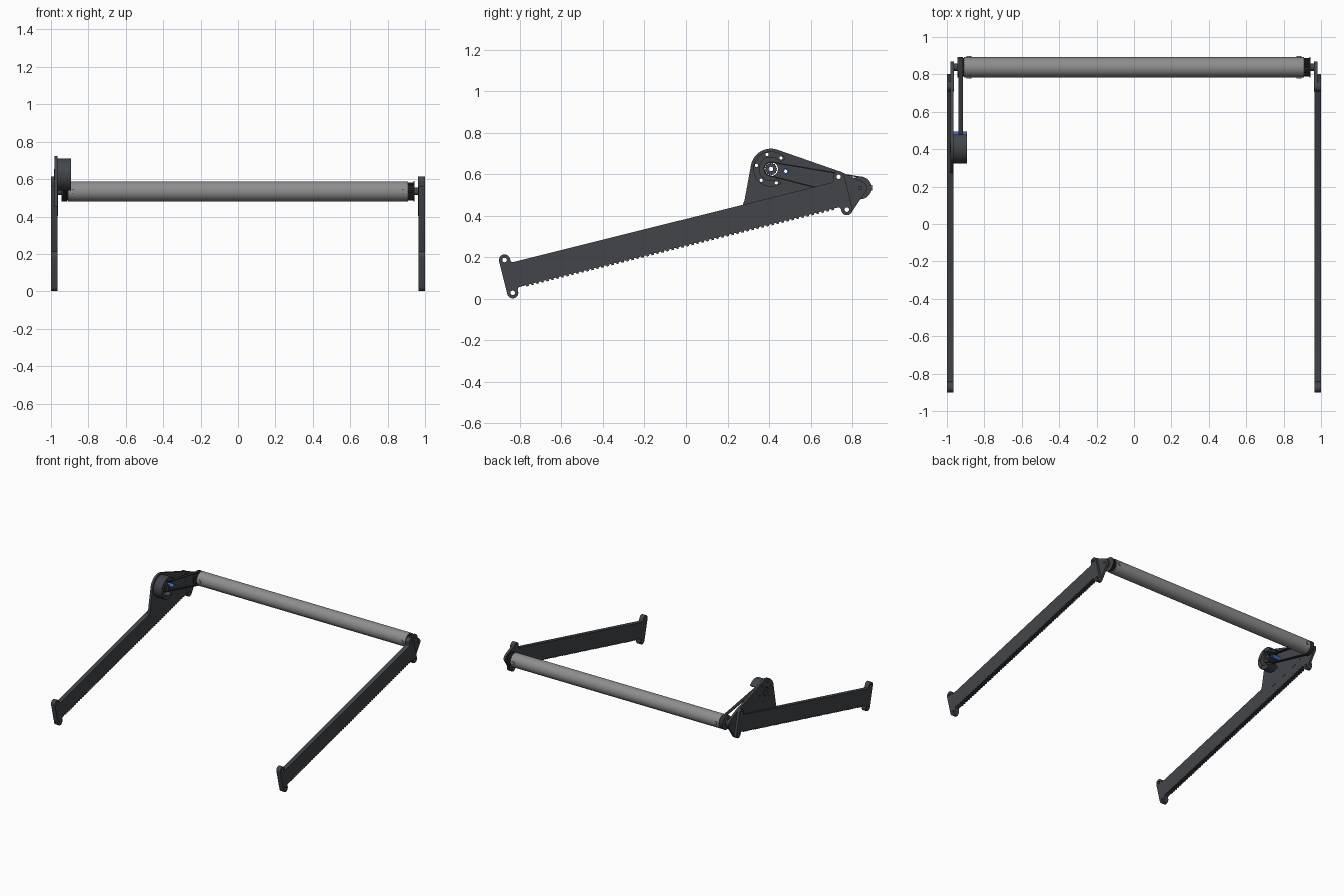
import bpy, bmesh, math
from mathutils import Matrix, Vector
from mathutils.geometry import convex_hull_2d

if "Cube" in bpy.data.objects:
    bpy.data.objects.remove(bpy.data.objects["Cube"])

TILT = math.radians(14)
ARM_MID = (-0.05, 0.308)
HALF = 0.829            # arm centre to lug holes
LUG_V, LUG_R = 0.0815, 0.027
MOTOR = (0.409, 0.625)
ROLLER = (0.838, 0.534)


def material(name, rgb):
    m = bpy.data.materials.new(name)
    m.diffuse_color = (*rgb, 1)
    m.use_nodes = True
    m.node_tree.nodes["Principled BSDF"].inputs["Base Color"].default_value = m.diffuse_color
    return m


DARK = material("dark_metal", (0.055, 0.06, 0.068))
BLACK = material("black_rubber", (0.03, 0.03, 0.03))
STEEL = material("roller_grey", (0.27, 0.27, 0.27))
BLUE = material("blue_anodised", (0.05, 0.14, 0.5))


def arc(c, r, a0, a1, n):
    return [(c[0] + r * math.cos(math.radians(a0 + (a1 - a0) * i / n)),
             c[1] + r * math.sin(math.radians(a0 + (a1 - a0) * i / n))) for i in range(n + 1)]


def circle(c, r, n=32):
    return arc(c, r, 0, 360, n)[:-1]


def hull(*groups):
    pts = [Vector(p) for g in groups for p in g]
    return [tuple(pts[i]) for i in convex_hull_2d(pts)]


def gear(c, r0, r1, n):
    return [p for i in range(n) for k, r in enumerate((r0, r1, r1, r0))
            for p in arc(c, r, (i + k * 0.22) * 360 / n, 0, 1)[:1]]


def tilt(p):
    u, v = p
    c, s = math.cos(TILT), math.sin(TILT)
    return (ARM_MID[0] + u * c - v * s, ARM_MID[1] + u * s + v * c)


def extrude(name, loops, x0, x1, mat):
    """Extrude y-z loops (outline first, then holes) from x0 to x1."""
    cu = bpy.data.curves.new(name, 'CURVE')
    cu.dimensions = '2D'
    cu.fill_mode = 'BOTH'
    cu.extrude = abs(x1 - x0) / 2
    for loop in loops:
        sp = cu.splines.new('POLY')
        sp.points.add(len(loop) - 1)
        for pt, (a, b) in zip(sp.points, loop):
            pt.co = (a, b, 0, 1)
        sp.use_cyclic_u = True
    tmp = bpy.data.objects.new(name + "_curve", cu)
    bpy.context.collection.objects.link(tmp)
    bpy.context.view_layer.update()
    me = bpy.data.meshes.new_from_object(tmp.evaluated_get(bpy.context.evaluated_depsgraph_get()))
    bpy.data.objects.remove(tmp)
    # local x, y, z become world y, z, x
    me.transform(Matrix(((0, 0, 1, (x0 + x1) / 2), (1, 0, 0, 0), (0, 1, 0, 0), (0, 0, 0, 1))))
    bm = bmesh.new()
    bm.from_mesh(me)
    bmesh.ops.remove_doubles(bm, verts=bm.verts, dist=1e-5)
    bmesh.ops.recalc_face_normals(bm, faces=bm.faces)
    bm.to_mesh(me)
    bm.free()
    me.name = name
    me.materials.clear()
    me.materials.append(mat)
    ob = bpy.data.objects.new(name, me)
    bpy.context.collection.objects.link(ob)
    bpy.ops.object.select_all(action='DESELECT')
    ob.select_set(True)
    bpy.context.view_layer.objects.active = ob
    bpy.ops.object.shade_smooth_by_angle(angle=math.radians(25))
    return ob


# Arm outline: one lug corner mirrored four ways, teeth along the lower edge
corner = [(HALF - 0.038, 0.062), (HALF - 0.030, 0.065), (HALF - LUG_R, 0.073)]
corner += arc((HALF, LUG_V), LUG_R, 180, 0, 14)
teeth, N = [], 62
pitch = 1.54 / N
for i in range(N):
    u = 0.77 - i * pitch
    teeth += [(u, -0.061), (u, -0.068), (u - pitch / 2, -0.068), (u - pitch / 2, -0.061)]
outline = (corner + [(u, -v) for u, v in reversed(corner)] + teeth
           + [(-u, -v) for u, v in corner] + [(-u, v) for u, v in reversed(corner)])
holes = [circle((su * HALF, sv * LUG_V), 0.011, 16) for su in (-1, 1) for sv in (-1, 1)]
arm_loops = [[tilt(p) for p in loop] for loop in [outline] + holes]
upper_lug, lower_lug = tilt((HALF, LUG_V)), tilt((HALF, -LUG_V))

for side, s in (("left", -1), ("right", 1)):
    extrude(side + "_arm", arm_loops, s * 0.965, s * 1.0, DARK)
    # Triangular plate carrying the roller
    extrude(side + "_roller_plate",
            [hull(circle(upper_lug, 0.026), circle(lower_lug, 0.026), circle(ROLLER, 0.032)),
             circle(upper_lug, 0.011, 16), circle(lower_lug, 0.011, 16), circle(ROLLER, 0.008, 16)],
            s * 0.963, s * 0.981, DARK)
    extrude(side + "_shaft", [circle(ROLLER, 0.02), circle(ROLLER, 0.008, 16)],
            s * 0.90, s * 0.964, DARK)
    # Toothed end plug with flange
    extrude(side + "_end_pulley", [gear(ROLLER, 0.044, 0.049, 24)], s * 0.905, s * 0.938, BLACK)
    extrude(side + "_pulley_flange", [circle(ROLLER, 0.055, 40)], s * 0.938, s * 0.943, DARK)
    # Screws through the roller tube wall
    for face, d in (("front", -1), ("back", 1)):
        bpy.ops.mesh.primitive_cylinder_add(
            vertices=20, radius=0.013, depth=0.016, rotation=(math.pi / 2, 0, 0),
            location=(s * 0.883, ROLLER[1 - 1] + d * 0.052, ROLLER[1]))
        screw = bpy.context.object
        screw.name = f"{side}_{face}_roller_screw"
        screw.data.materials.append(STEEL)
        bpy.ops.object.shade_smooth_by_angle()

# Roller tube
extrude("roller_tube", [circle(ROLLER, 0.054, 64), circle(ROLLER, 0.045, 64)], -0.91, 0.908, STEEL)

# Motor mounting plate
bolt_angles = [105, 48, 166, 229, 291, 351]
bolts = [arc(MOTOR, 0.072, a, a, 1)[0] for a in bolt_angles]
bolt_holes = [circle(b, 0.008, 16) for b in bolts]
foot = [(0.265, 0.43), (0.282, 0.475), (0.32, 0.40), (0.70, 0.50)]
plate_edge = hull(circle(MOTOR, 0.098, 64), circle(upper_lug, 0.026), foot[1:])
i = plate_edge.index(min(plate_edge, key=lambda p: (p[0] - 0.282) ** 2 + (p[1] - 0.475) ** 2))
nxt = plate_edge[(i + 1) % len(plate_edge)]
plate_edge.insert(i + 1 if nxt[1] < 0.475 else i, foot[0])
extrude("motor_plate", [plate_edge, circle(MOTOR, 0.034)] + bolt_holes
        + [circle(upper_lug, 0.011, 16)], -0.982, -0.964, DARK)

# C-shaped motor housing, open towards the roller
extrude("motor_housing",
        [arc(MOTOR, 0.085, 35, 306, 48) + arc(MOTOR, 0.056, 306, 35, 48)] + bolt_holes[:5],
        -0.965, -0.892, DARK)
extrude("blue_spacer", [circle(bolts[5], 0.015, 24), bolt_holes[5]], -0.965, -0.892, BLUE)

# Motor pulley and drive belt
extrude("motor_pulley", [gear(MOTOR, 0.027, 0.030, 16), circle(MOTOR, 0.011, 16)],
        -0.985, -0.9, DARK)
extrude("drive_belt",
        [hull(circle(MOTOR, 0.036, 48), circle(ROLLER, 0.054, 48)),
         hull(circle(MOTOR, 0.030, 48), circle(ROLLER, 0.048, 48))], -0.938, -0.914, BLACK)
